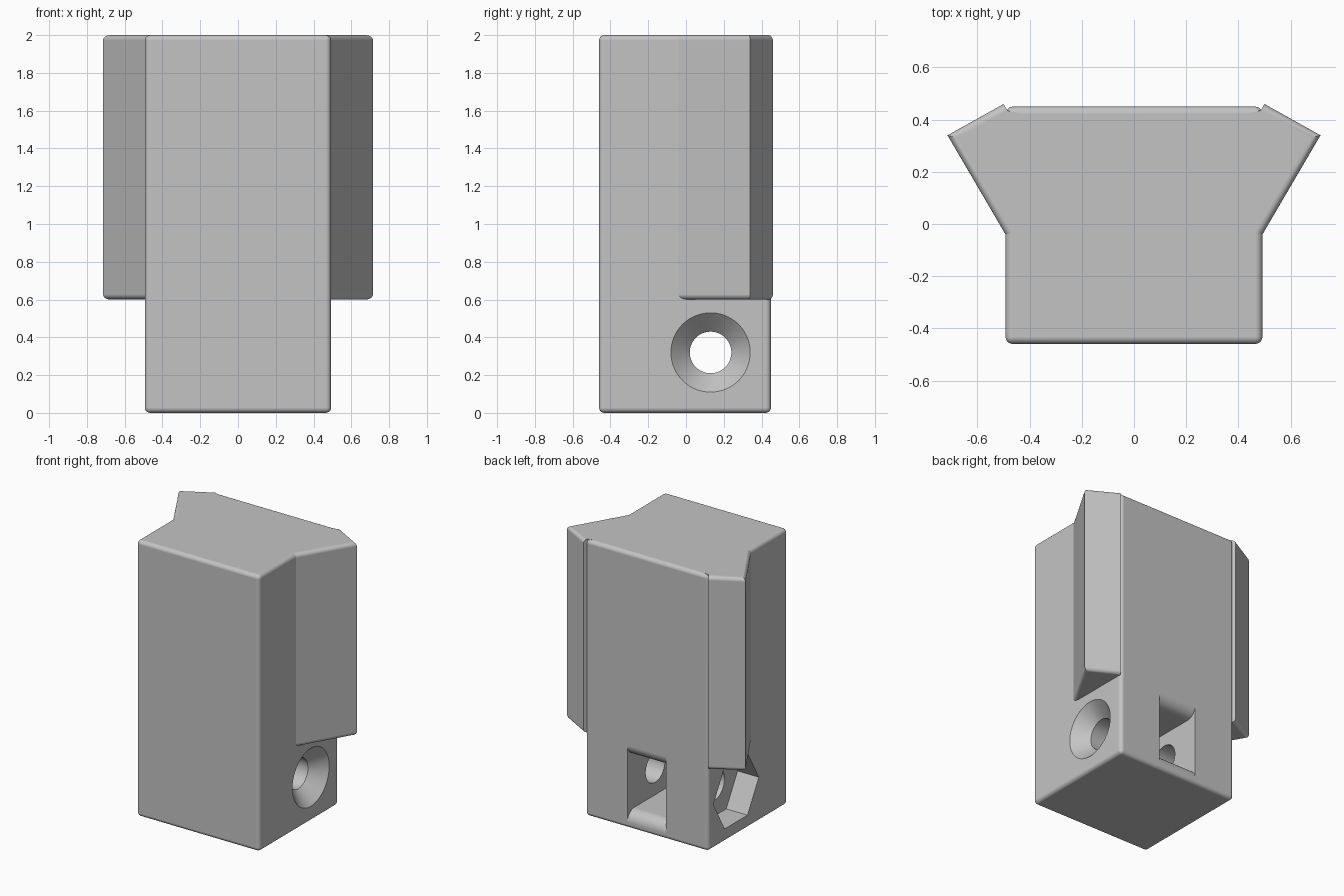
import bpy, bmesh, math
from mathutils import Matrix

if "Cube" in bpy.data.objects:
    bpy.data.objects.remove(bpy.data.objects["Cube"])

HOLE_Y, HOLE_Z = 0.13, 0.32
HALF_X = 0.4925
ROUND = 0.028

grey = bpy.data.materials.new("plain grey")
grey.diffuse_color = (0.55, 0.55, 0.55, 1)
grey.use_nodes = True
grey.node_tree.nodes["Principled BSDF"].inputs["Base Color"].default_value = grey.diffuse_color


def finish(bm, name):
    bmesh.ops.recalc_face_normals(bm, faces=bm.faces[:])
    me = bpy.data.meshes.new(name)
    bm.to_mesh(me)
    bm.free()
    me.materials.append(grey)
    ob = bpy.data.objects.new(name, me)
    bpy.context.collection.objects.link(ob)
    return ob


def prism(points, vec):
    """Extrude a closed 3D outline along vec."""
    bm = bmesh.new()
    face = bm.faces.new([bm.verts.new(p) for p in points])
    ext = bmesh.ops.extrude_face_region(bm, geom=[face])
    bmesh.ops.translate(bm, vec=vec, verts=[v for v in ext["geom"] if isinstance(v, bmesh.types.BMVert)])
    bmesh.ops.recalc_face_normals(bm, faces=bm.faces[:])
    return bm


def soften(bm, edges):
    bmesh.ops.bevel(bm, geom=edges, offset=ROUND, offset_type='OFFSET',
                    segments=5, profile=0.5, affect='EDGES', clamp_overlap=True)


def cone_x(name, x0, x1, r0, r1, sides=64):
    """Cone or cylinder along x through the hole centre."""
    bm = bmesh.new()
    rot = Matrix.Rotation(math.pi / 2, 4, 'Y')
    place = Matrix.Translation(((x0 + x1) / 2, HOLE_Y, HOLE_Z))
    bmesh.ops.create_cone(bm, cap_ends=True, segments=sides, radius1=r0, radius2=r1,
                          depth=x1 - x0, matrix=place @ rot)
    return finish(bm, name)


def smooth(ob):
    bpy.ops.object.select_all(action='DESELECT')
    ob.select_set(True)
    bpy.context.view_layer.objects.active = ob
    bpy.ops.object.shade_smooth_by_angle(angle=math.radians(30))
    mod = ob.modifiers.new("flat_face_normals", 'WEIGHTED_NORMAL')
    mod.keep_sharp = True


# Main block with rounded edges
bm = prism([(-HALF_X, -0.46, 0), (HALF_X, -0.46, 0), (HALF_X, 0.45, 0), (-HALF_X, 0.45, 0)], (0, 0, 2))
soften(bm, bm.edges[:])
body = finish(bm, "body")

# Back slot with a rounded, flared mouth
lower = [(-0.10, -0.20), (0.37, -0.20)]
for i in range(1, 9):
    a = math.pi / 2 * i / 8
    lower.append((0.37 + 0.08 * math.sin(a), -0.28 + 0.08 * math.cos(a)))
lower.append((0.60, -0.28))
outline = lower + [(y, -z) for y, z in reversed(lower)]
slot = finish(prism([(-0.155, y, HOLE_Z + z) for y, z in outline], (0.31, 0, 0)), "slot_cutter")

# Cross hole, countersink on the right, hexagonal recess on the left
cutters = [
    slot,
    cone_x("hole_cutter", -0.7, 0.7, 0.11, 0.11),
    cone_x("countersink_cutter", HALF_X - 0.10, HALF_X + 0.01, 0.11, 0.22),
    cone_x("hex_cutter", -0.7, -HALF_X + 0.17, 0.26, 0.26, 6),
]
for cutter in cutters:
    cutter.hide_render = True
    bpy.context.view_layer.objects.active = body
    mod = body.modifiers.new("cut", 'BOOLEAN')
    mod.operation = 'DIFFERENCE'
    mod.solver = 'EXACT'
    mod.object = cutter
    bpy.ops.object.modifier_apply(modifier=mod.name)
    bpy.data.objects.remove(cutter)
smooth(body)

# Angled side wings, rounded along their outer top and bottom edges
for side, name in ((1, "right_wing"), (-1, "left_wing")):
    plan = [(0.42, -0.04), (HALF_X, -0.04), (0.715, 0.34), (0.50, 0.46), (0.485, 0.435), (0.42, 0.42)]
    bm = prism([(side * x, y, 0.6) for x, y in plan], (0, 0, 1.4))
    outer = []
    for e in bm.edges:
        a, b = (v.co for v in e.verts)
        mid = (a + b) / 2
        if abs(a.z - b.z) < 0.01 and abs(mid.x) > 0.55:
            outer.append(e)
    soften(bm, outer)
    smooth(finish(bm, name))
